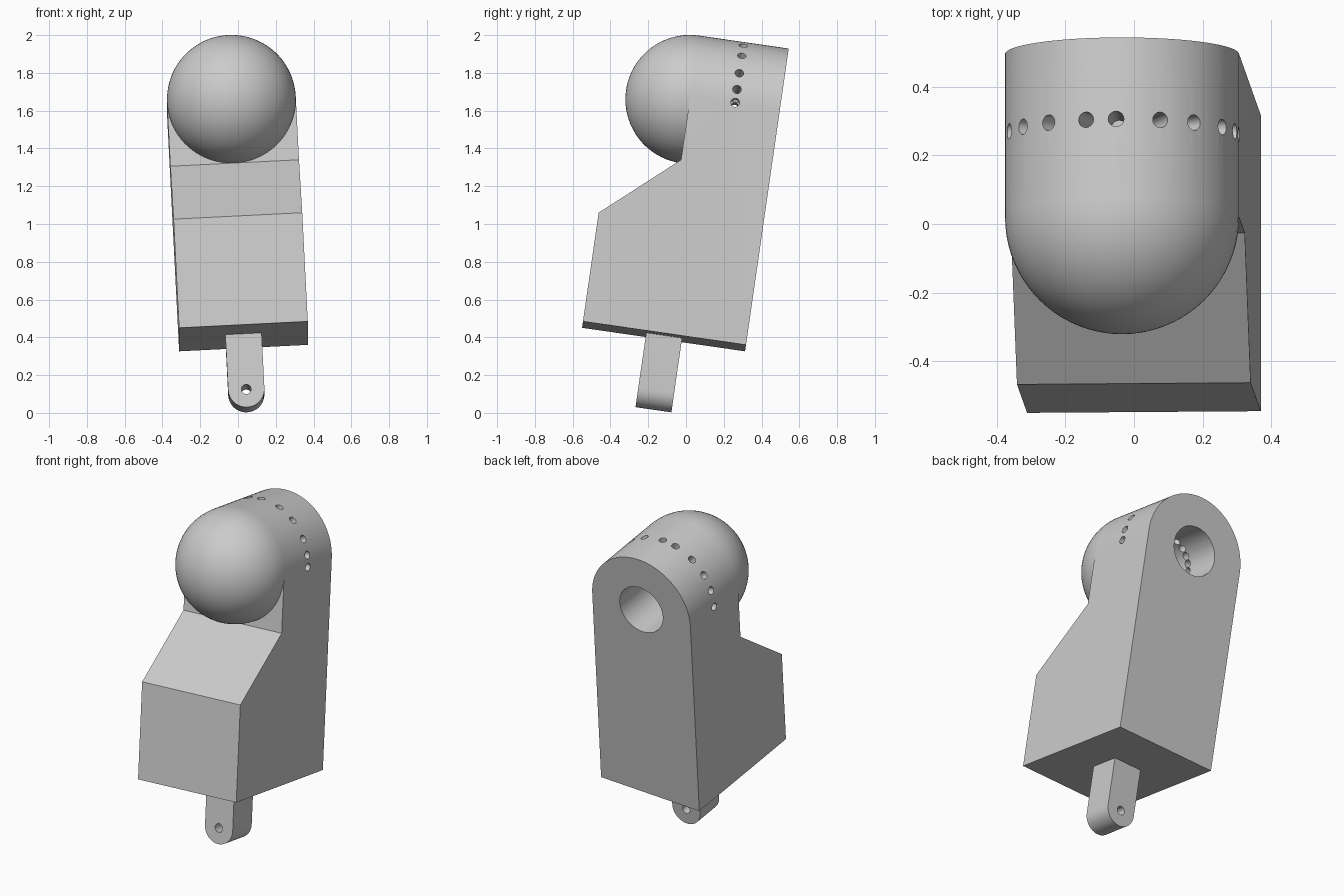
import bpy, bmesh
from math import sin, cos, pi, radians
from mathutils import Matrix, Vector

cube = bpy.data.objects.get("Cube")
if cube:
    bpy.data.objects.remove(cube, do_unlink=True)

# Main sizes; the origin is the centre of the domed head
R = 0.341
BACK, FRONT, BASE = 0.48, -0.392, -1.263
MID = (BACK + FRONT) / 2
LUG = 0.096
POSE = (Matrix.Translation((-0.035, 0.02, 1.66))
        @ Matrix.Rotation(radians(-8.2), 4, 'X')
        @ Matrix.Rotation(radians(-2.9), 4, 'Y'))

grey = bpy.data.materials.new("light_grey")
grey.use_nodes = True
colour = (0.6, 0.6, 0.6, 1)
grey.diffuse_color = colour
grey.node_tree.nodes["Principled BSDF"].inputs["Base Color"].default_value = colour


def make(name, bm):
    bmesh.ops.recalc_face_normals(bm, faces=bm.faces)
    mesh = bpy.data.meshes.new(name)
    bm.to_mesh(mesh)
    bm.free()
    mesh.materials.append(grey)
    obj = bpy.data.objects.new(name, mesh)
    bpy.context.collection.objects.link(obj)
    return obj


def prism(name, points, step):
    """Extrude a flat outline along a vector."""
    bm = bmesh.new()
    face = bm.faces.new([bm.verts.new(p) for p in points])
    new = bmesh.ops.extrude_face_region(bm, geom=[face])["geom"]
    verts = [v for v in new if isinstance(v, bmesh.types.BMVert)]
    bmesh.ops.translate(bm, verts=verts, vec=step)
    return make(name, bm)


def rod(name, start, end, radius, sides):
    """Cylinder between two points."""
    axis = Vector(end) - Vector(start)
    place = Matrix.Translation((Vector(start) + Vector(end)) / 2)
    turn = axis.to_track_quat('Z', 'Y').to_matrix().to_4x4()
    bm = bmesh.new()
    bmesh.ops.create_cone(bm, cap_ends=True, segments=sides, radius1=radius,
                          radius2=radius, depth=axis.length, matrix=place @ turn)
    return make(name, bm)


def boolean(obj, tool, operation='DIFFERENCE'):
    mod = obj.modifiers.new("cut", 'BOOLEAN')
    mod.operation, mod.solver, mod.object = operation, 'EXACT', tool
    bpy.context.view_layer.objects.active = obj
    bpy.ops.object.modifier_apply(modifier=mod.name)
    bpy.data.objects.remove(tool, do_unlink=True)


def arch(radius, y, centre, foot, side, steps):
    """Outline with a half-round end and a straight end at foot."""
    pts = [(radius * cos(pi * i / steps), y, centre + side * radius * sin(pi * i / steps))
           for i in range(steps + 1)]
    return pts + [(-radius, y, foot), (radius, y, foot)]


# Body: stepped side outline trimmed to the round-topped front outline
outline = [(FRONT, BASE), (BACK, BASE), (BACK, 0.5), (0, 0.5), (0, -R), (FRONT, -0.681)]
body = prism("body", [(-0.5, y, z) for y, z in outline], (1, 0, 0))
trim = prism("trim", arch(R, -1, 0, -1.5, 1, 40), (0, 2, 0))
boolean(body, trim, 'INTERSECT')

# Rear bore and the ring of small radial holes
boolean(body, rod("bore", (0, 0.02, 0), (0, 0.6, 0), 0.15, 48))
for angle in (-90, -72, -55, -36, -15, 0, 22, 41, 62, 78, 90):
    d = Vector((sin(radians(angle)), 0, cos(radians(angle))))
    mid = Vector((0, 0.24, 0))
    boolean(body, rod("hole", mid + d * 0.1, mid + d * 0.4, 0.023, 16))

# Domed head: half sphere with its pole facing forward
bm = bmesh.new()
bmesh.ops.create_uvsphere(bm, u_segments=80, v_segments=40, radius=R,
                          matrix=Matrix.Rotation(pi / 2, 4, 'X'))
bmesh.ops.delete(bm, geom=[v for v in bm.verts if v.co.y > 0.001], context='VERTS')
dome = make("dome", bm)

# Hanging lug with a pin hole
lug = prism("lug", arch(LUG, MID - LUG, -1.56, BASE, -1, 24), (0, 2 * LUG, 0))
boolean(lug, rod("pin_hole", (0, MID - 0.2, -1.56), (0, MID + 0.2, -1.56), 0.026, 24))

# Tilt everything into place and smooth the round surfaces
for obj in (body, dome, lug):
    obj.matrix_world = POSE
    bpy.ops.object.select_all(action='DESELECT')
    obj.select_set(True)
    bpy.context.view_layer.objects.active = obj
    bpy.ops.object.shade_smooth_by_angle(angle=radians(30))
